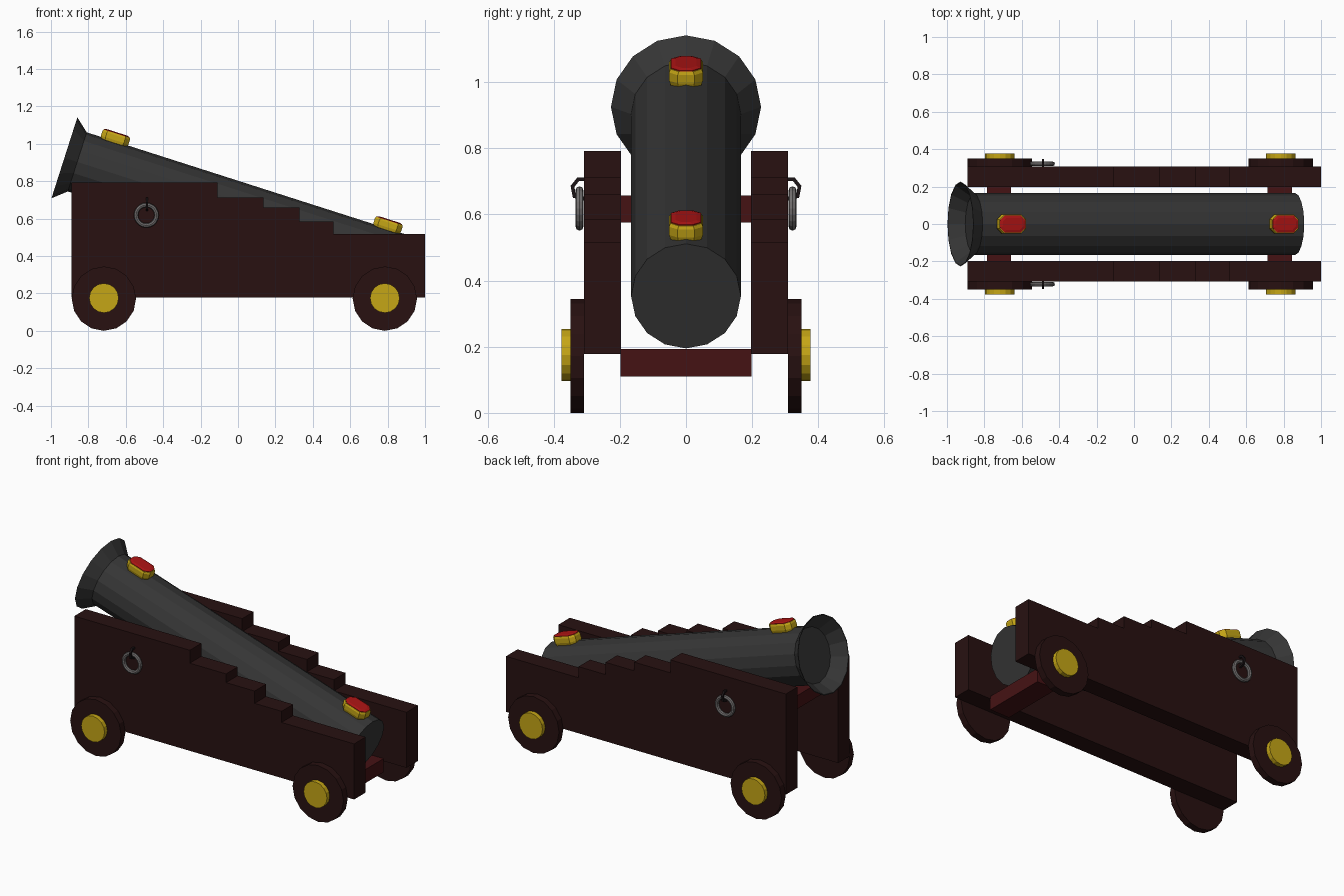
import bpy, bmesh, math
from mathutils import Vector, Matrix

if "Cube" in bpy.data.objects:
    bpy.data.objects.remove(bpy.data.objects["Cube"])


def material(name, r, g, b):
    m = bpy.data.materials.new(name)
    m.diffuse_color = (r, g, b, 1)
    m.use_nodes = True
    m.node_tree.nodes["Principled BSDF"].inputs["Base Color"].default_value = m.diffuse_color
    return m


WOOD = material("dark wood", 0.021, 0.0055, 0.0055)
BEAM = material("red wood", 0.06, 0.006, 0.007)
IRON = material("dark iron", 0.036, 0.036, 0.036)
GOLD = material("gold", 0.56, 0.38, 0.008)
RED = material("red gem", 0.42, 0.007, 0.007)
STEEL = material("grey steel", 0.17, 0.16, 0.16)
BLACK = material("black iron", 0.011, 0.007, 0.008)


def finish(name, bm, mat, matrix=None):
    bmesh.ops.recalc_face_normals(bm, faces=bm.faces)
    me = bpy.data.meshes.new(name)
    bm.to_mesh(me)
    bm.free()
    me.materials.append(mat)
    ob = bpy.data.objects.new(name, me)
    if matrix:
        ob.matrix_world = matrix
    bpy.context.collection.objects.link(ob)
    return ob


def loft(name, loops, mat, matrix=None, closed=False):
    """Bridge equal-length point loops; cap the ends unless closed into a ring."""
    bm = bmesh.new()
    rings = [[bm.verts.new(p) for p in loop] for loop in loops]
    pairs = list(zip(rings, rings[1:])) + ([(rings[-1], rings[0])] if closed else [])
    n = len(rings[0])
    for a, b in pairs:
        for i in range(n):
            j = (i + 1) % n
            bm.faces.new((a[i], a[j], b[j], b[i]))
    if not closed:
        bm.faces.new(rings[0])
        bm.faces.new(rings[-1])
    return finish(name, bm, mat, matrix)


def box(name, x0, x1, y0, y1, z0, z1, mat):
    loops = [[(x0, y0, z), (x1, y0, z), (x1, y1, z), (x0, y1, z)] for z in (z0, z1)]
    return loft(name, loops, mat)


def disc(name, x, z, r, y0, y1, mat, sides=16):
    ang = [2 * math.pi * i / sides for i in range(sides)]
    return loft(name, [[(x + r * math.sin(a), y, z + r * math.cos(a)) for a in ang]
                       for y in (y0, y1)], mat)


# Barrel frame: local x runs from muzzle to breech, local z is the barrel's top
BARREL = Matrix.Translation((-0.928, 0, 0.925)) @ Matrix.Rotation(math.radians(17.74), 4, 'Y')

# Barrel with flared muzzle, revolved from a profile of (distance, radius)
profile = [(0.078, 0.160), (0.0, 0.222), (0.0, 0.227), (0.072, 0.166), (1.877, 0.166)]
angles = [2 * math.pi * i / 16 for i in range(16)]
loft("barrel", [[(s, r * math.sin(a), r * math.cos(a)) for a in angles]
                for s, r in profile], IRON, BARREL)


# Gold mounts with red gems on top of the barrel
def plate(s, z, length, width, cut):
    l, w = length / 2, width / 2
    return [(s + x, y, z) for x, y in (
        (-l, -w + cut), (-l + cut, -w), (l - cut, -w), (l, -w + cut),
        (l, w - cut), (l - cut, w), (-l + cut, w), (-l, w - cut))]


for label, s in (("front", 0.227), ("rear", 1.757)):
    loft(label + "_gem_mount", [plate(s, 0.155, 0.145, 0.092, 0.024),
                                plate(s, 0.172, 0.155, 0.102, 0.026),
                                plate(s, 0.198, 0.155, 0.102, 0.026),
                                plate(s, 0.208, 0.147, 0.094, 0.025)], GOLD, BARREL)
    loft(label + "_gem", [plate(s, 0.204, 0.142, 0.090, 0.025),
                          plate(s, 0.211, 0.142, 0.090, 0.025),
                          plate(s, 0.215, 0.115, 0.062, 0.018)], RED, BARREL)

# Stepped outline of the carriage cheeks
outline = [(-0.89, 0.178), (1.0, 0.178), (1.0, 0.517), (0.51, 0.517), (0.51, 0.585),
           (0.328, 0.585), (0.328, 0.66), (0.135, 0.66), (0.135, 0.713),
           (-0.11, 0.713), (-0.11, 0.792), (-0.89, 0.792)]

for side, sy in (("right", -1), ("left", 1)):
    loft(side + "_cheek", [[(x, sy * y, z) for x, z in outline] for y in (0.197, 0.308)], WOOD)

    # Wheels and hub caps
    for label, x in (("front", -0.717), ("rear", 0.785)):
        disc(f"{side}_{label}_wheel", x, 0.172, 0.172, sy * 0.308, sy * 0.349, WOOD)
        disc(f"{side}_{label}_hub", x, 0.175, 0.079, sy * 0.345, sy * 0.376, GOLD)

    # Hanging ring
    R, r = 0.055, 0.012
    ring = []
    for i in range(20):
        a = 2 * math.pi * i / 20
        ring.append([((R + r * math.cos(b)) * math.cos(a) - 0.49,
                      sy * (0.322 + r * math.sin(b)),
                      (R + r * math.cos(b)) * math.sin(a) + 0.618)
                     for b in [2 * math.pi * k / 8 for k in range(8)]])
    loft(side + "_ring", ring, STEEL, closed=True)

    # Hook holding the ring
    path = [(0.300, 0.706), (0.326, 0.706), (0.343, 0.685), (0.338, 0.655), (0.300, 0.645)]
    hook = []
    for i, p in enumerate(path):
        a, b = Vector(path[max(i - 1, 0)]), Vector(path[min(i + 1, len(path) - 1)])
        t = (b - a).normalized() * 0.006
        hook.append([(-0.487 + dx * 0.006, sy * (p[0] - k * t.y), p[1] + k * t.x)
                     for dx, k in ((-1, -1), (1, -1), (1, 1), (-1, 1))])
    loft(side + "_hook", hook, BLACK)

# Cross beams between the cheeks
box("front_cross_beam", -0.787, -0.658, -0.198, 0.198, 0.575, 0.657, BEAM)
box("rear_cross_beam", 0.713, 0.845, -0.198, 0.198, 0.110, 0.193, BEAM)
